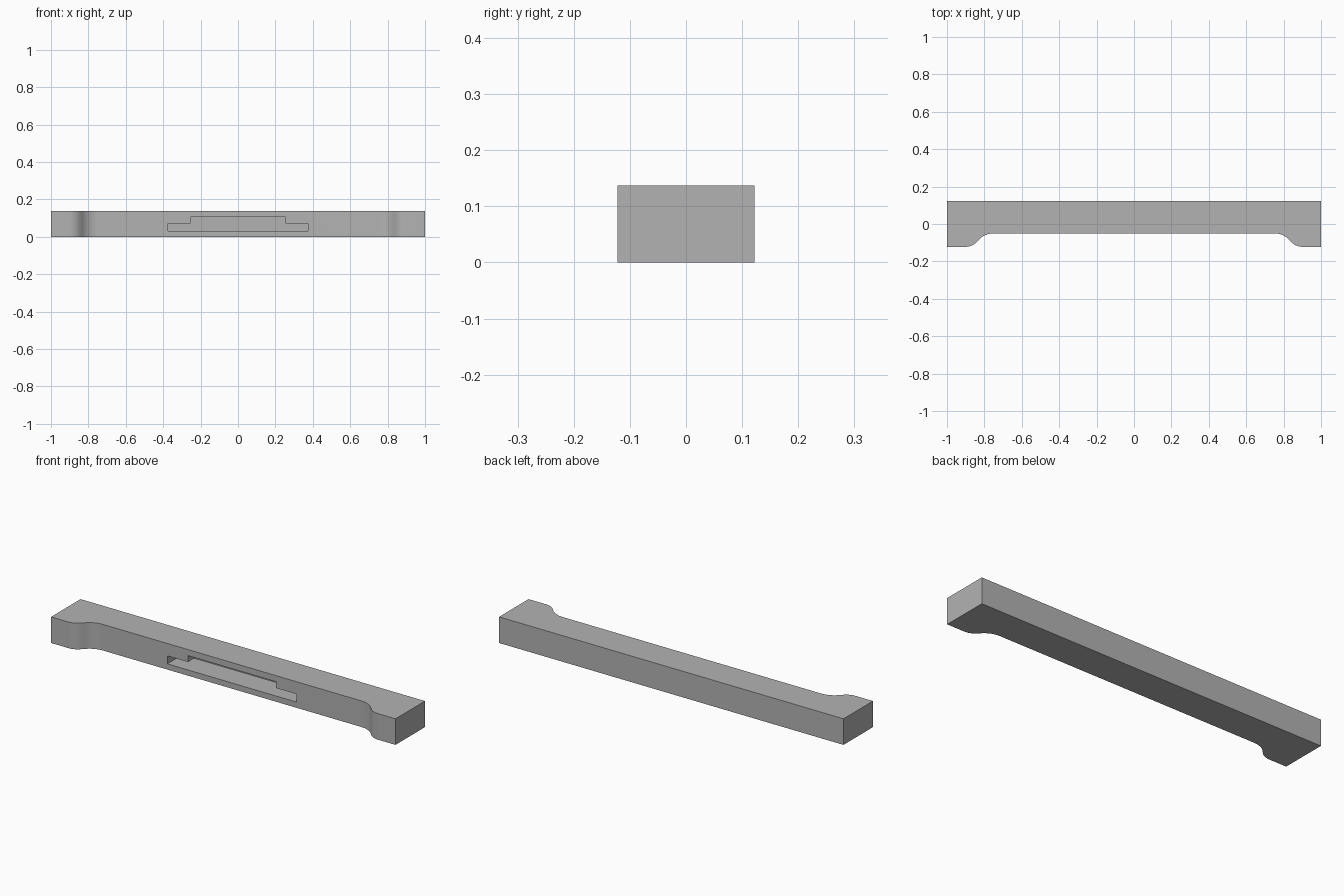
import bpy, bmesh
from math import sin, cos, radians, pi

cube = bpy.data.objects.get("Cube")
if cube:
    bpy.data.objects.remove(cube, do_unlink=True)

HEIGHT, BACK, FRONT, WAIST = 0.137, 0.122, -0.122, -0.05
SLOT_DEPTH = 0.125

grey = bpy.data.materials.new("plain grey")
grey.use_nodes = True
colour = (0.45, 0.45, 0.45, 1)
grey.diffuse_color = colour
grey.node_tree.nodes["Principled BSDF"].inputs["Base Color"].default_value = colour


def prism(name, points, direction):
    """Extrude a closed outline along a direction into a solid."""
    bm = bmesh.new()
    face = bm.faces.new([bm.verts.new(p) for p in points])
    grown = bmesh.ops.extrude_face_region(bm, geom=[face])
    verts = [v for v in grown["geom"] if isinstance(v, bmesh.types.BMVert)]
    bmesh.ops.translate(bm, verts=verts, vec=direction)
    bmesh.ops.recalc_face_normals(bm, faces=bm.faces)
    mesh = bpy.data.meshes.new(name)
    bm.to_mesh(mesh)
    bm.free()
    mesh.materials.append(grey)
    obj = bpy.data.objects.new(name, mesh)
    bpy.context.collection.objects.link(obj)
    return obj


def shoulder(steps=12):
    """Two tangent arcs from the waist out to the thick end."""
    sweep, inner, outer = radians(52), 0.11, 0.08
    angles = [sweep * i / steps for i in range(steps + 1)]
    concave = [(0.75 + inner * sin(a), WAIST - inner * (1 - cos(a))) for a in angles]
    convex = [(0.90 - outer * sin(a), FRONT + outer * (1 - cos(a))) for a in reversed(angles)]
    return concave + convex[1:]


# Bar with two thick ends
half = shoulder() + [(1, FRONT), (1, BACK)]
outline = half + [(-x, y) for x, y in reversed(half)]
bar = prism("handle_bar", [(x, y, 0) for x, y in outline], (0, 0, HEIGHT))

# Stepped slot cut into the front
step = [(0.375, 0.03), (0.375, 0.072), (0.255, 0.072), (0.255, 0.105)]
slot = step + [(-x, z) for x, z in reversed(step)]
cutter = prism("slot_cutter", [(x, WAIST - 0.02, z) for x, z in slot], (0, SLOT_DEPTH + 0.02, 0))
cutter.hide_render = True
cut = bar.modifiers.new("slot", 'BOOLEAN')
cut.operation = 'DIFFERENCE'
cut.solver = 'EXACT'
cut.object = cutter

bpy.ops.object.select_all(action='DESELECT')
bar.select_set(True)
bpy.context.view_layer.objects.active = bar
bpy.ops.object.modifier_apply(modifier=cut.name)
bpy.data.objects.remove(cutter, do_unlink=True)
bpy.ops.object.shade_smooth_by_angle(angle=pi / 6)
